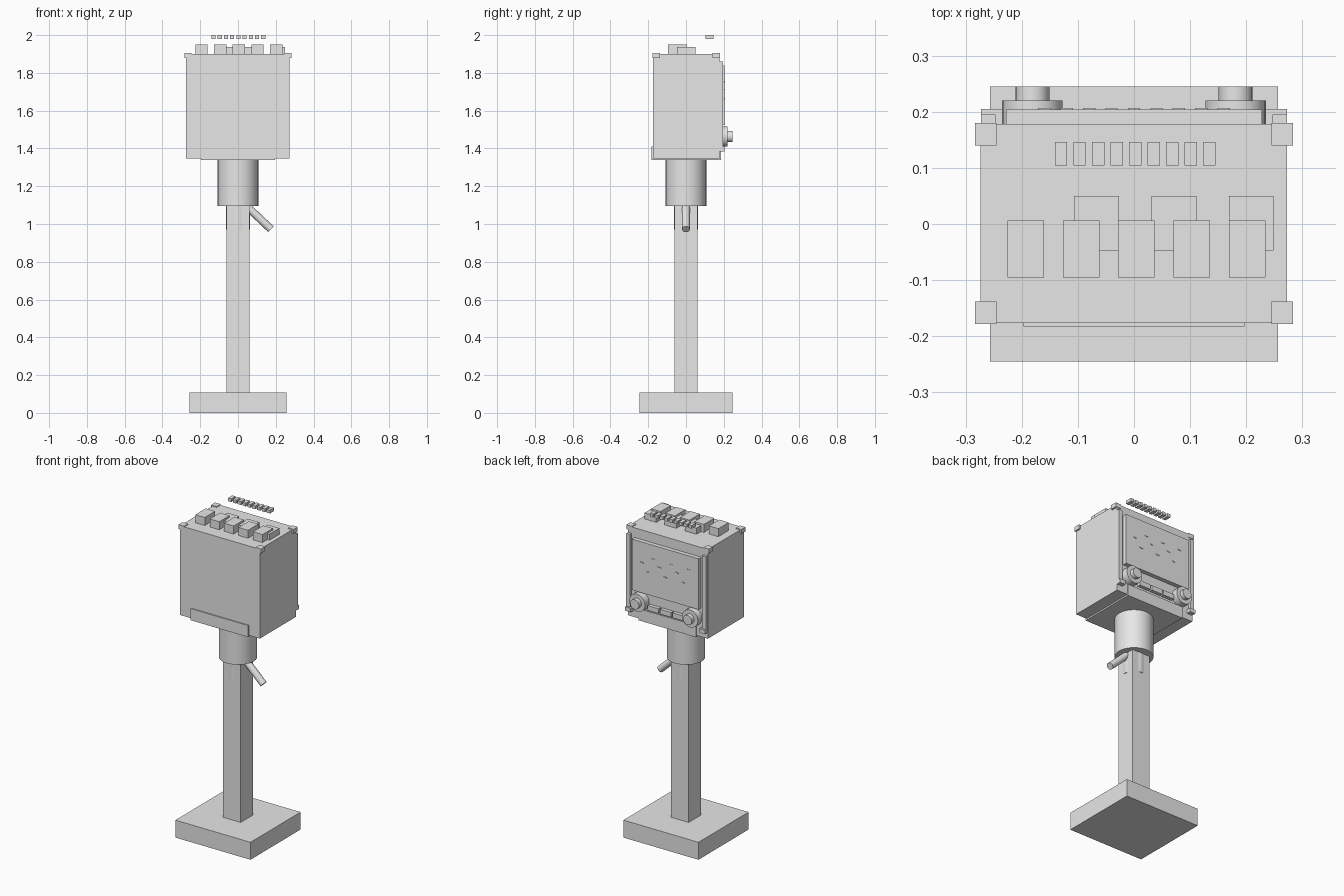
import bpy
from math import pi
from mathutils import Vector

cube = bpy.data.objects.get("Cube")
if cube:
    bpy.data.objects.remove(cube, do_unlink=True)

grey = bpy.data.materials.new("light grey")
grey.use_nodes = True
grey.diffuse_color = (0.8, 0.8, 0.8, 1)
grey.node_tree.nodes["Principled BSDF"].inputs["Base Color"].default_value = (0.8, 0.8, 0.8, 1)


def box(name, x, y, z):
    """Box from (min, max) ranges on each axis."""
    bpy.ops.mesh.primitive_cube_add(size=1, location=[sum(r) / 2 for r in (x, y, z)])
    ob = bpy.context.object
    ob.name = name
    ob.scale = [r[1] - r[0] for r in (x, y, z)]
    bpy.ops.object.transform_apply(location=False, rotation=False, scale=True)
    ob.data.materials.append(grey)
    return ob


def rod(name, start, end, radius, sides=32):
    """Cylinder between two points."""
    a, b = Vector(start), Vector(end)
    bpy.ops.mesh.primitive_cylinder_add(vertices=sides, radius=radius, depth=(b - a).length,
                                        location=(a + b) / 2)
    ob = bpy.context.object
    ob.name = name
    ob.rotation_euler = (b - a).to_track_quat('Z', 'Y').to_euler()
    ob.data.materials.append(grey)
    bpy.ops.object.shade_smooth_by_angle(angle=pi / 6)
    return ob


# Stand
box("base", (-.257, .257), (-.245, .245), (0, .108))
box("post", (-.061, .061), (-.061, .061), (.1, 1.12))
rod("post_sleeve", (0, 0, .97), (0, 0, 1.1), .064)
rod("collar", (0, 0, 1.095), (0, 0, 1.347), .108)
rod("clamp_lever", (.045, 0, 1.095), (.175, 0, .972), .021, 16)

# Cabinet and tray beneath it
box("cabinet", (-.274, .273), (-.176, .178), (1.347, 1.9))
box("tray", (-.197, .197), (-.183, .184), (1.338, 1.41))

# Corner brackets, side strips and knobs on both sides
for side, s in (("left", 1), ("right", -1)):
    for end, y in (("front", -.158), ("back", .16)):
        box(f"{side}_{end}_corner", (s * .264 - .019, s * .264 + .019),
            (y - .02, y + .02), (1.878, 1.905))
    box(f"{side}_strip", (s * .26 - .013, s * .26 + .013), (.17, .195), (1.41, 1.86))
    box(f"{side}_foot_clip", (s * .254 - .019, s * .254 + .019), (.17, .205), (1.385, 1.41))
    rod(f"{side}_knob_ring", (s * .181, .17, 1.463), (s * .181, .22, 1.463), .054, 24)
    rod(f"{side}_knob", (s * .181, .21, 1.463), (s * .181, .245, 1.463), .03, 24)

# Rear screen with little marks
box("screen", (-.228, .228), (.17, .204), (1.525, 1.84))
for i in range(9):
    x = -.16 + i * .04
    z = (1.75, 1.66, 1.71)[i % 3]
    box(f"screen_mark_{i + 1}", (x - .011, x + .011), (.2, .207), (z, z + .006))

# Buttons between the knobs
for i in range(3):
    x = (i - 1) * .085
    box(f"button_{i + 1}", (x - .038, x + .038), (.17, .2), (1.425, 1.455))

# Blocks on the lid
for i in range(5):
    x = -.193 + i * .0987
    box(f"front_block_{i + 1}", (x - .0325, x + .0325), (-.095, .006), (1.89, 1.95))
for i in range(3):
    x = -.067 + i * .138
    box(f"rear_block_{i + 1}", (x - .04, x + .04), (-.047, .05), (1.89, 1.938))

# Row of small keys hovering above the lid
for i in range(9):
    x = -.13 + i * .033
    box(f"small_key_{i + 1}", (x - .011, x + .011), (.104, .146), (1.98, 2))
